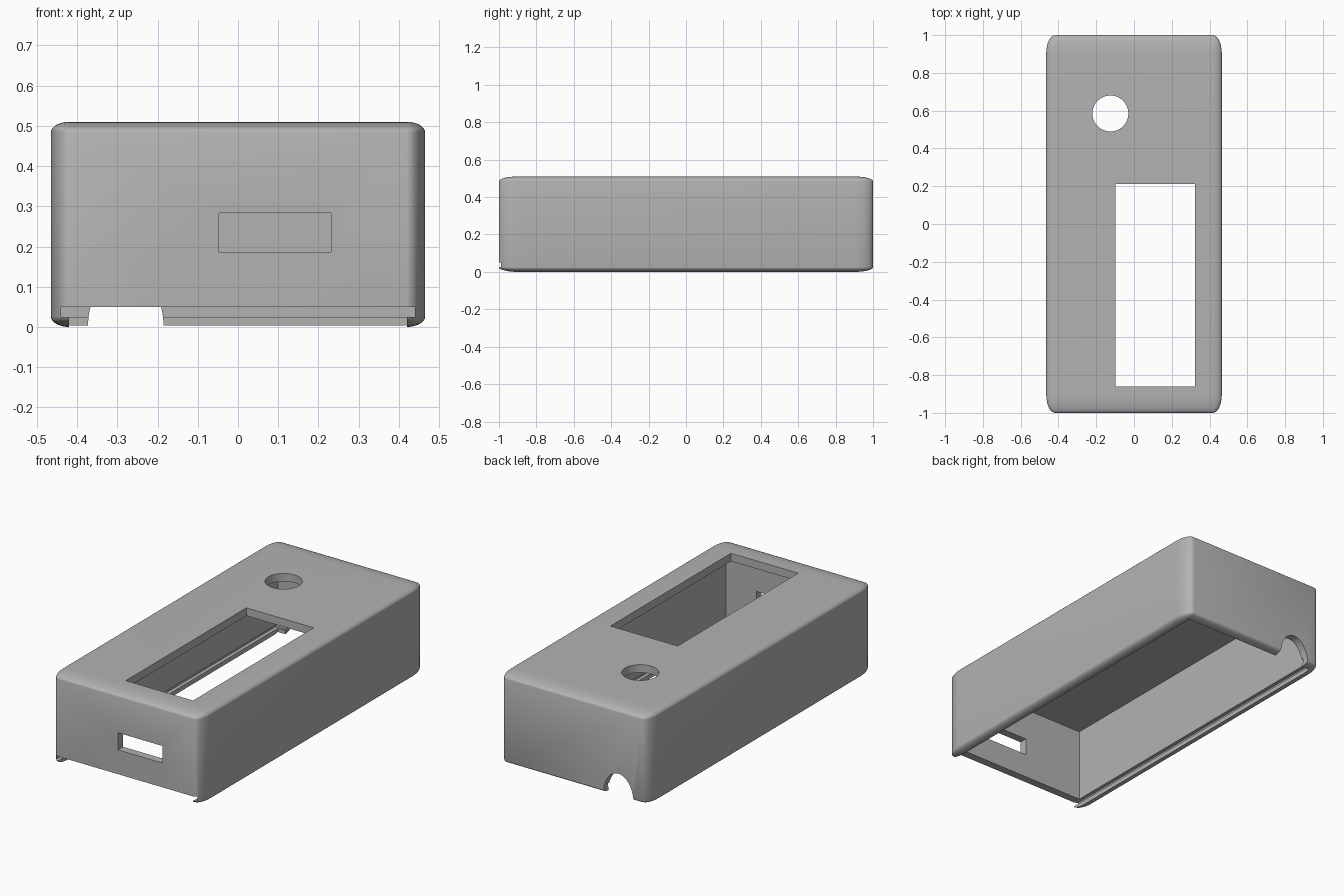
import bpy, bmesh, math
from mathutils import Matrix, Vector

if "Cube" in bpy.data.objects:
    bpy.data.objects.remove(bpy.data.objects["Cube"], do_unlink=True)

W, L, H = 0.93, 2.0, 0.51      # outer size
WALL = 0.045
IN_X, IN_Y = W / 2 - WALL, L / 2 - WALL

plastic = bpy.data.materials.new("grey_plastic")
plastic.use_nodes = True
GREY = (0.45, 0.45, 0.45, 1)
plastic.diffuse_color = GREY
plastic.node_tree.nodes["Principled BSDF"].inputs["Base Color"].default_value = GREY


def add_object(name, bm):
    mesh = bpy.data.meshes.new(name)
    bm.to_mesh(mesh)
    bm.free()
    obj = bpy.data.objects.new(name, mesh)
    bpy.context.collection.objects.link(obj)
    mesh.materials.append(plastic)
    return obj


def box(name, low, high, round_share=0):
    """Box between two corners; rounding is a share of each side."""
    low, high = Vector(low), Vector(high)
    bm = bmesh.new()
    bmesh.ops.create_cube(bm, size=1)
    if round_share:
        bmesh.ops.bevel(bm, geom=bm.edges[:], offset=round_share, segments=8,
                        profile=0.5, affect='EDGES')
    bmesh.ops.scale(bm, vec=high - low, verts=bm.verts)
    bmesh.ops.translate(bm, vec=(low + high) / 2, verts=bm.verts)
    return add_object(name, bm)


def cylinder(name, centre, radii, depth, turn=0):
    """Elliptical cylinder, tipped about x by turn."""
    bm = bmesh.new()
    bmesh.ops.create_cone(bm, cap_ends=True, segments=64, radius1=1, radius2=1, depth=depth)
    bmesh.ops.scale(bm, vec=(radii[0], radii[1], 1), verts=bm.verts)
    bm.transform(Matrix.Translation(centre) @ Matrix.Rotation(turn, 4, 'X'))
    return add_object(name, bm)


# Outer shell
case = box("case_shell", (-W / 2, -L / 2, 0), (W / 2, L / 2, H), 0.05)

# Cavity, sliding lid track, windows and holes
cutters = [
    box("cavity", (-IN_X, -IN_Y, -0.1), (IN_X, IN_Y, H - WALL)),
    box("lid_opening", (-IN_X, -1.2, -0.1), (IN_X, IN_Y, 0.04)),
    box("lid_groove", (-0.44, -1.2, 0.025), (0.44, IN_Y + 0.01, 0.05)),
    box("screen_window", (-0.097, -0.86, 0.4), (0.322, 0.213, 0.6)),
    box("front_port", (-0.047, -1.1, 0.187), (0.231, -0.9, 0.283)),
    cylinder("button_hole", (-0.125, 0.585, H), (0.095, 0.095), 0.2),
    cylinder("cable_notch", (-0.279, 1.0, 0), (0.094, 0.14), 0.2, math.pi / 2),
]
bpy.context.view_layer.objects.active = case
for cutter in cutters:
    cutter.hide_render = True
    cut = case.modifiers.new(cutter.name, 'BOOLEAN')
    cut.operation = 'DIFFERENCE'
    cut.solver = 'EXACT'
    cut.object = cutter
    bpy.ops.object.modifier_apply(modifier=cut.name)
    bpy.data.objects.remove(cutter, do_unlink=True)

# Smooth rounding with crisp cut edges
bpy.ops.object.select_all(action='DESELECT')
case.select_set(True)
bpy.ops.object.shade_smooth_by_angle(angle=math.radians(30))
